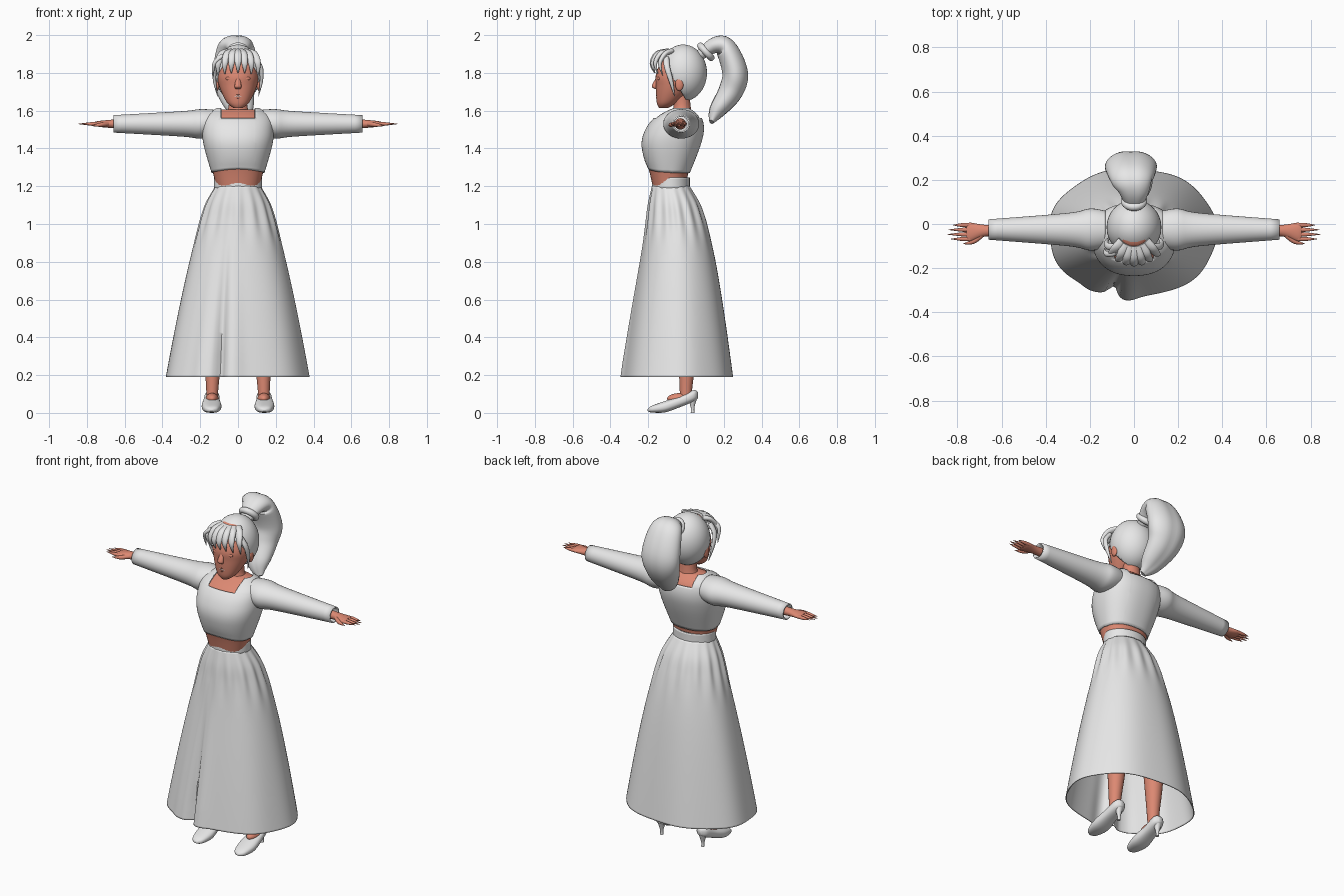
import bpy, bmesh
from math import pi, sin, cos, exp, radians
from mathutils import Vector, Matrix

cube = bpy.data.objects.get("Cube")
if cube:
    bpy.data.objects.remove(cube)

X, Y, Z = Vector((1, 0, 0)), Vector((0, 1, 0)), Vector((0, 0, 1))


def material(name, red, green, blue):
    mat = bpy.data.materials.new(name)
    mat.use_nodes = True
    mat.diffuse_color = (red, green, blue, 1)
    mat.node_tree.nodes["Principled BSDF"].inputs["Base Color"].default_value = mat.diffuse_color
    return mat


WHITE = material("plain white", .8, .8, .8)
SKIN = material("warm skin", .72, .25, .17)


def finish(name, bm, mat, mirror=False, thick=0):
    bmesh.ops.recalc_face_normals(bm, faces=bm.faces)
    mesh = bpy.data.meshes.new(name)
    bm.to_mesh(mesh)
    bm.free()
    ob = bpy.data.objects.new(name, mesh)
    bpy.context.collection.objects.link(ob)
    mesh.materials.append(mat)
    bpy.ops.object.select_all(action="DESELECT")
    ob.select_set(True)
    bpy.context.view_layer.objects.active = ob
    bpy.ops.object.shade_smooth_by_angle(angle=radians(50))
    if thick:
        solid = ob.modifiers.new("thickness", "SOLIDIFY")
        solid.thickness, solid.offset = thick, -1
    if mirror:
        ob.modifiers.new("mirror", "MIRROR")


def ring(x=0, y=0, z=0, wide=.1, deep=.1):
    return Vector((x, y, z, wide, deep))


def spline(rings, steps):
    """Catmull-Rom interpolation of the ring values."""
    rows = [rings[0], *rings, rings[-1]]
    out = []
    for a, b, c, d in zip(rows, rows[1:], rows[2:], rows[3:]):
        for k in range(steps):
            t = k / steps
            out.append(b + (c - a) * (t / 2) + (a * 2 - b * 5 + c * 4 - d) * (t * t / 2)
                       + (b * 3 - a - c * 3 + d) * (t ** 3 / 2))
    return out + [rings[-1]]


def sweep(rings, normal=None, ref=X, sides=32, steps=6, power=2, caps=True, ripple=None):
    """Skin a row of rings; wide runs along ref, deep across it."""
    rows = spline(rings, steps)
    last = len(rows) - 1
    bm = bmesh.new()
    loops = []
    for i, row in enumerate(rows):
        center = Vector(row[:3])
        ahead = Vector(rows[min(i + 1, last)][:3]) - Vector(rows[max(i - 1, 0)][:3])
        t = normal or ahead.normalized()
        u = (ref - t * ref.dot(t)).normalized()
        v = t.cross(u)
        loop = []
        for k in range(sides):
            a = 2 * pi * k / sides - pi
            grow = (abs(cos(a)) ** power + abs(sin(a)) ** power) ** (-1 / power)
            if ripple:
                grow *= ripple(a, i / last)
            loop.append(bm.verts.new(center + u * (row[3] * cos(a) * grow) + v * (row[4] * sin(a) * grow)))
        loops.append(loop)
    for p, q in zip(loops, loops[1:]):
        for k in range(sides):
            n = (k + 1) % sides
            bm.faces.new((p[k], p[n], q[n], q[k]))
    if caps:
        bm.faces.new(loops[0])
        bm.faces.new(loops[-1])
    return bm


def strand(name, path, wide, deep, mat, mirror=False, ref=X):
    """A lock or finger that narrows to a rounded tip."""
    last = len(path) - 1
    rings = []
    for i, (x, y, z) in enumerate(path):
        slim = 1 - .9 * (i / last) ** 3
        rings.append(ring(x, y, z, wide * slim, deep * slim))
    finish(name, sweep(rings, ref=ref, sides=16), mat, mirror)


def ball(center, size):
    bm = bmesh.new()
    place = Matrix.Translation(center) @ Matrix.Diagonal((*size, 1))
    bmesh.ops.create_uvsphere(bm, u_segments=48, v_segments=24, radius=1, matrix=place)
    return bm


def cut(bm, co, normal, clear=False):
    bmesh.ops.bisect_plane(bm, geom=bm.verts[:] + bm.edges[:] + bm.faces[:], plane_co=co,
                           plane_no=normal, clear_inner=clear)


def bump(a, at, spread):
    return exp(-((a - at) / spread) ** 2)


# Torso skin under the clothes, and the neck
chest = [ring(y=-.09, z=1.27, wide=.14, deep=.11),
         ring(y=-.08, z=1.41, wide=.18, deep=.155),
         ring(y=-.06, z=1.5, wide=.19, deep=.155),
         ring(y=-.04, z=1.57, wide=.175, deep=.12),
         ring(y=-.025, z=1.615, wide=.11, deep=.06)]
inset = ring(z=.008, wide=.01, deep=.01)
waist = ring(y=-.08, z=1.17, wide=.11, deep=.09)
finish("torso", sweep([waist] + [r - inset for r in chest], Z, power=2.3), SKIN)
finish("neck", sweep([ring(y=-.025, z=1.56, wide=.08, deep=.06),
                      ring(y=-.02, z=1.62, wide=.05, deep=.045),
                      ring(y=-.03, z=1.72, wide=.05, deep=.045)], Z), SKIN)

# Cropped top with a square neckline front and back
NECK_SIDE, NECK_BASE, HEM = .09, 1.56, 1.27
bm = sweep(chest, Z, sides=64, power=2.3, caps=False)
cut(bm, X * NECK_SIDE, X)
cut(bm, -X * NECK_SIDE, X)
cut(bm, Z * NECK_BASE, Z)
middles = [(f, f.calc_center_median()) for f in bm.faces]
opening = [f for f, m in middles if abs(m.x) < NECK_SIDE and m.z > NECK_BASE]
bmesh.ops.delete(bm, geom=opening, context="FACES")
for v in bm.verts:  # the hem arches up in front
    if v.co.y < -.08:
        v.co.z += .02 * cos(v.co.x * 10) * max(0, 1 - (v.co.z - HEM) * 15)
finish("crop_top", bm, WHITE, thick=.007)

# Sleeves
finish("sleeve", sweep([ring(.13, -.025, 1.535, wide=.085, deep=.07),
                        ring(.2, -.025, 1.53, wide=.095, deep=.078),
                        ring(.3, -.025, 1.53, wide=.075, deep=.067),
                        ring(.66, -.025, 1.53, wide=.046, deep=.046)], X, Y, caps=False),
       WHITE, mirror=True, thick=.008)

# Hands
finish("palm", sweep([ring(.55, -.03, 1.53, wide=.03, deep=.03),
                      ring(.67, -.03, 1.53, wide=.026, deep=.022),
                      ring(.74, -.036, 1.53, wide=.042, deep=.015),
                      ring(.76, -.036, 1.53, wide=.036, deep=.01)], X, Y), SKIN, mirror=True)
for finger, reach in dict(index=.83, middle=.845, ring=.84, little=.82).items():
    y = -.068 + .021 * ["index", "middle", "ring", "little"].index(finger)
    path = [(x, y, 1.53) for x in (.74, .78, reach)]
    strand(finger + "_finger", path, .01, .01, SKIN, mirror=True, ref=Y)
strand("thumb", [(.69, -.05, 1.53), (.73, -.08, 1.525), (.775, -.09, 1.52)],
       .012, .012, SKIN, mirror=True, ref=Y)


# Long skirt with gathers at the waist and one deep front fold
def folds(a, t):
    low = min(1, max(0, (t - .2) / .7))
    gathers = .03 * sin(15 * a) * bump(t, .14, .12)
    waves = .012 * sin(7 * a + 1) * t
    fold = .05 * bump(a, -1.62, .12) - .15 * bump(a, -1.83, .075) + .03 * bump(a, -2.1, .12)
    return 1 + gathers + waves + low * fold


drops = [i / 12 for i in range(13)]
flare = [ring(x=-.005 * t, y=-.04 - .04 * (1 - t) ** 6, z=1.2 - 1.01 * t,
              wide=.12 + .26 * t ** .7, deep=.1 + .19 * t ** .7) for t in drops]
finish("skirt", sweep(flare, Z, sides=160, power=2.1, caps=False, ripple=folds), WHITE, thick=.005)
band = ring(y=-.08, z=1.19, wide=.126, deep=.1)
finish("waistband", sweep([band, band + ring(z=.055, wide=0, deep=0)], Z, sides=48, caps=False),
       WHITE, thick=.012)

# Legs and heeled shoes
finish("leg", sweep([ring(.137, 0, .06, wide=.03, deep=.032),
                     ring(.136, 0, .14, wide=.033, deep=.034),
                     ring(.13, .01, .4, wide=.054, deep=.056),
                     ring(.12, -.01, .58, wide=.05, deep=.05),
                     ring(.08, -.06, 1.1, wide=.075, deep=.08)], Z), SKIN, mirror=True)
finish("foot", ball((.137, -.03, .075), (.034, .07, .03)), SKIN, mirror=True)
finish("shoe", sweep([ring(.14, -.203, .015, wide=.01, deep=.006),
                      ring(.14, -.18, .02, wide=.036, deep=.018),
                      ring(.14, -.11, .033, wide=.052, deep=.03),
                      ring(.14, -.03, .06, wide=.044, deep=.029),
                      ring(.137, .04, .09, wide=.036, deep=.03),
                      ring(.137, .063, .094, wide=.012, deep=.016)], Y, power=2.5), WHITE, mirror=True)
finish("heel", sweep([ring(.137, .035, .085, wide=.028, deep=.026),
                      ring(.137, .035, .03, wide=.01, deep=.01),
                      ring(.137, .035, 0, wide=.009, deep=.01)], Z), WHITE, mirror=True)

# Head and face
finish("head", sweep([ring(y=-.12, z=1.613, wide=.022, deep=.022),
                      ring(y=-.1, z=1.645, wide=.06, deep=.055),
                      ring(y=-.055, z=1.73, wide=.1, deep=.104),
                      ring(y=-.04, z=1.8, wide=.107, deep=.117),
                      ring(y=-.02, z=1.91, wide=.075, deep=.085),
                      ring(y=-.02, z=1.935, wide=.03, deep=.03)], Z, power=2.1), SKIN)
finish("nose", sweep([ring(y=-.15, z=1.775, wide=.01, deep=.008),
                      ring(y=-.166, z=1.73, wide=.018, deep=.015),
                      ring(y=-.158, z=1.715, wide=.012, deep=.006)], Z), SKIN)
finish("ear", ball((.11, -.035, 1.74), (.012, .022, .035)), SKIN, mirror=True)
finish("eye", ball((.043, -.143, 1.77), (.022, .01, .011)), SKIN, mirror=True)
finish("teeth", ball((0, -.15, 1.677), (.026, .008, .006)), WHITE)
for name, rise in dict(upper_lip=0, lower_lip=-.018).items():
    strand(name, [(0, -.154, 1.685 + rise), (.02, -.148, 1.686 + rise / 2), (.036, -.135, 1.686)],
           .006, .005, SKIN, mirror=True, ref=Y)

# Swept-back hair, trimmed along a slope from forehead to nape
bm = ball((0, -.015, 1.8), (.124, .126, .15))
cut(bm, (0, -.125, 1.865), Vector((0, 5, 3)).normalized(), True)
finish("hair_cap", bm, WHITE, thick=.012)

# Fringe locks fanning over the forehead
for i in range(7):
    x = .035 * (i - 3)
    curve = 4 * x * x
    strand("fringe_lock_%d" % (i + 1),
           [(x / 2, curve / 2 - .1, 1.915), (x * .8, curve - .155, 1.9),
            (x, curve - .182, 1.85), (x, curve - .168, 1.8 - curve / 3)], .022, .014, WHITE)
strand("side_lock", [(.085, -.105, 1.88), (.12, -.1, 1.83), (.124, -.08, 1.76), (.108, -.06, 1.675)],
       .012, .016, WHITE, mirror=True)
strand("stray_lock", [(-.08, -.13, 1.89), (-.125, -.135, 1.85), (-.134, -.11, 1.77)], .012, .014, WHITE)

# Ponytail with a groove down each face, and its band
tail = [ring(0, .075, 1.895, wide=.035, deep=.03),
        ring(0, .15, 1.945, wide=.07, deep=.045),
        ring(-.01, .21, 1.93, wide=.1, deep=.06),
        ring(-.014, .26, 1.8, wide=.118, deep=.072),
        ring(-.01, .235, 1.7, wide=.1, deep=.068),
        ring(.02, .165, 1.6, wide=.065, deep=.045),
        ring(.05, .135, 1.54, wide=.02, deep=.012)]
finish("ponytail", sweep(tail, sides=40, ripple=lambda a, t: 1 - .07 * bump(abs(a), pi / 2, .25)), WHITE)
bpy.ops.mesh.primitive_torus_add(major_radius=.042, minor_radius=.018, major_segments=32, minor_segments=14,
                                 location=(0, .105, 1.912), rotation=(radians(-48), 0, 0))
hair_band = bpy.context.object
hair_band.name = "hair_band"
hair_band.data.materials.append(WHITE)
bpy.ops.object.shade_smooth_by_angle(angle=radians(50))
